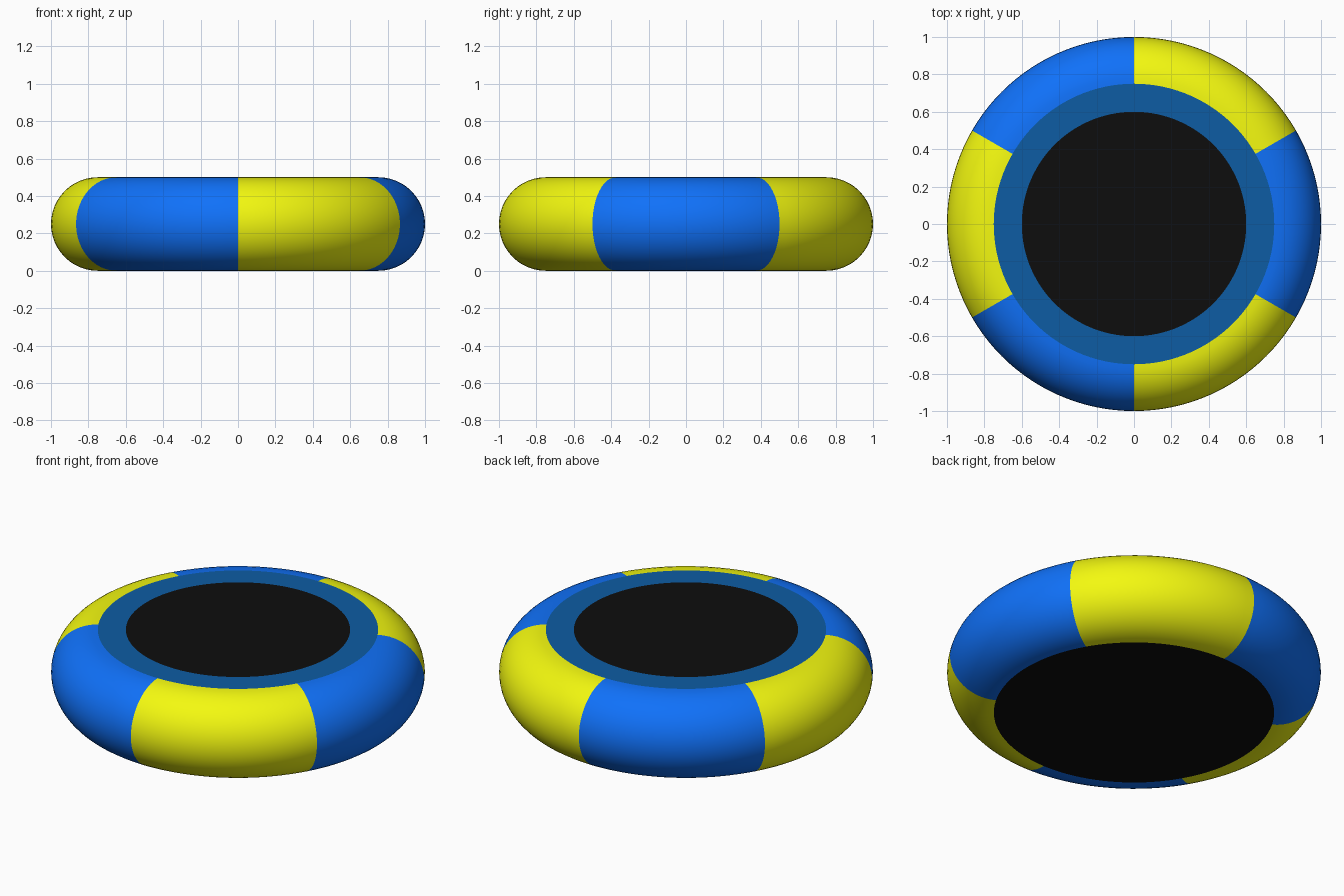
import bpy, bmesh, math

if "Cube" in bpy.data.objects:
    bpy.data.objects.remove(bpy.data.objects["Cube"])

TUBE_R, RING_R, MAT_R = 0.25, 0.75, 0.60
STEPS, PANELS, ARC = 20, 6, 24          # steps per panel, panels, steps across tube


def material(name, rgb):
    m = bpy.data.materials.new(name)
    m.diffuse_color = (*rgb, 1.0)
    m.use_nodes = True
    m.node_tree.nodes["Principled BSDF"].inputs["Base Color"].default_value = m.diffuse_color
    return m


YELLOW = material("yellow_vinyl", (0.90, 0.95, 0.005))
BLUE = material("blue_vinyl", (0.005, 0.165, 0.95))
PAD = material("pad_blue", (0.004, 0.108, 0.37))
BLACK = material("black_fabric", (0.004, 0.004, 0.004))


def lathe(name, profile, start, end, steps, mat):
    """Sweep an (r, z) profile around z between two angles."""
    bm = bmesh.new()
    rows = []
    for i in range(steps + 1):
        a = start + (end - start) * i / steps
        rows.append([bm.verts.new((r * math.cos(a), r * math.sin(a), z)) for r, z in profile])
    for p, q in zip(rows, rows[1:]):
        for j in range(len(profile) - 1):
            bm.faces.new((p[j], q[j], q[j + 1], p[j + 1]))
    bmesh.ops.remove_doubles(bm, verts=bm.verts, dist=1e-5)
    mesh = bpy.data.meshes.new(name)
    bm.to_mesh(mesh)
    bm.free()
    mesh.materials.append(mat)
    mesh.polygons.foreach_set("use_smooth", [True] * len(mesh.polygons))
    ob = bpy.data.objects.new(name, mesh)
    bpy.context.collection.objects.link(ob)
    return ob


# Inflated tube: six alternating panels of the outer half-round
half_round = []
for k in range(ARC + 1):
    t = -math.pi / 2 + math.pi * k / ARC
    half_round.append((RING_R + TUBE_R * math.cos(t), TUBE_R + TUBE_R * math.sin(t)))
width = math.tau / PANELS
for i in range(PANELS):
    a = -width / 2 + i * width
    lathe(f"tube_panel_{i + 1}", half_round, a, a + width, STEPS, YELLOW if i % 2 else BLUE)

# Flat pad ring around the jumping mat
top = 2 * TUBE_R
lathe("pad_ring", [(RING_R, top), (MAT_R, top)], 0, math.tau, STEPS * PANELS, PAD)


# Jumping mat on top and base sheet underneath
def disc(name, radius, z, flip):
    bpy.ops.mesh.primitive_circle_add(vertices=STEPS * PANELS, radius=radius, fill_type='NGON',
                                      location=(0, 0, z), rotation=(math.pi if flip else 0, 0, 0))
    ob = bpy.context.object
    ob.name = name
    ob.data.materials.append(BLACK)


disc("jumping_mat", MAT_R, top, False)
disc("base_sheet", RING_R, 0, True)
